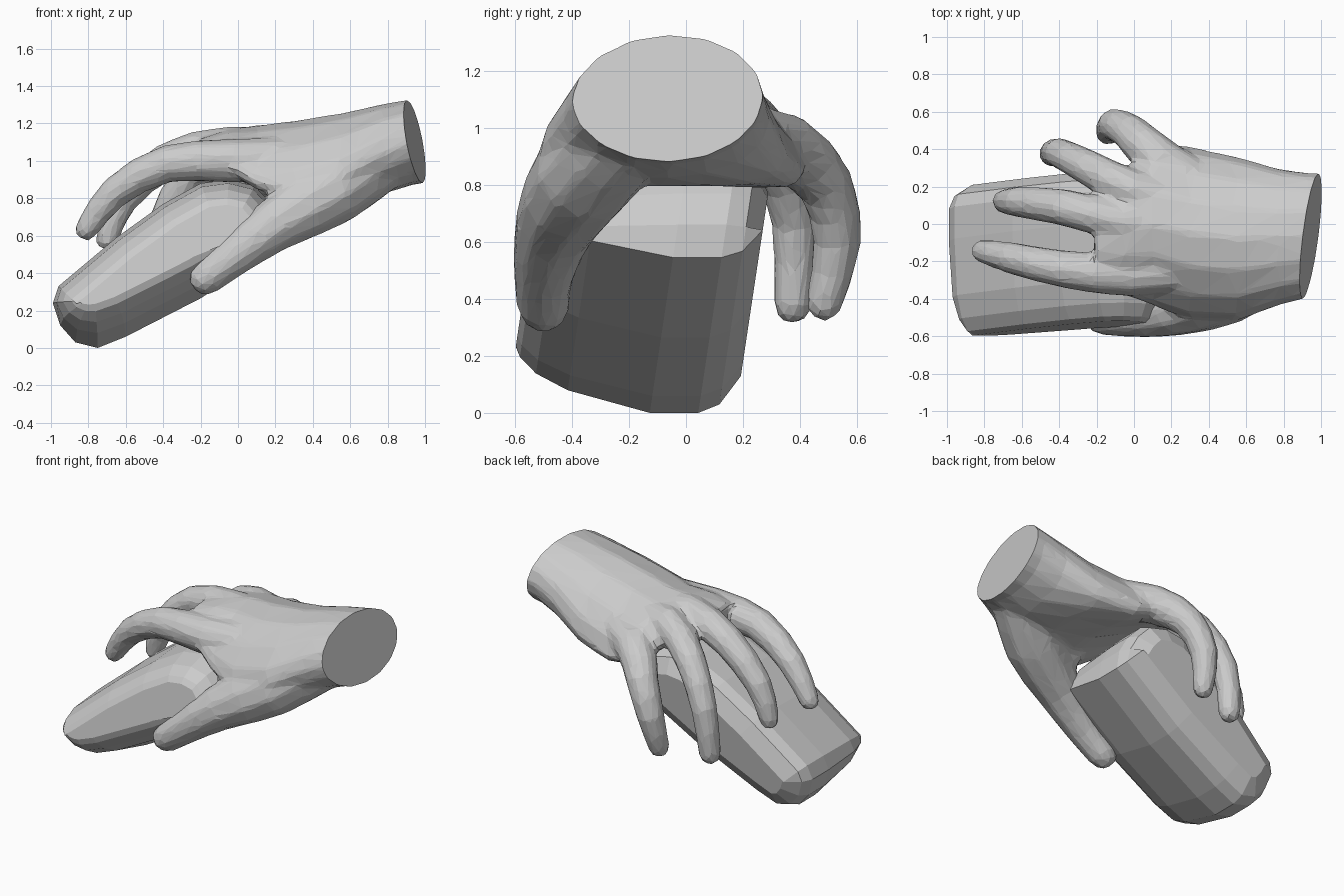
import bpy, bmesh, math
from mathutils import Vector

if "Cube" in bpy.data.objects:
    bpy.data.objects.remove(bpy.data.objects["Cube"])


def make_object(name, bm):
    bmesh.ops.recalc_face_normals(bm, faces=bm.faces[:])
    me = bpy.data.meshes.new(name)
    bm.to_mesh(me)
    bm.free()
    ob = bpy.data.objects.new(name, me)
    bpy.context.collection.objects.link(ob)
    return ob


def loft(bm, rings):
    loops = [[bm.verts.new(p) for p in r] for r in rings]
    n = len(loops[0])
    for a, b in zip(loops, loops[1:]):
        for i in range(n):
            j = (i + 1) % n
            bm.faces.new((a[i], a[j], b[j], b[i]))
    bm.faces.new(loops[0][::-1])
    bm.faces.new(loops[-1])


def smooth_path(path):
    """Add a curved midpoint between each pair of (x, y, z, radius) stations."""
    q = [Vector(p) for p in path]
    q = [2 * q[0] - q[1]] + q + [2 * q[-1] - q[-2]]
    out = []
    for i in range(1, len(q) - 2):
        out += [q[i], (9 * (q[i] + q[i + 1]) - q[i - 1] - q[i + 2]) / 16]
    return out + [q[-2]]


def tube(bm, path, sides=10):
    """Tapered finger along a path, with a rounded tip."""
    stations = smooth_path(path)
    pts = [p.to_3d() for p in stations]
    rad = [p.w for p in stations]
    d = (pts[-1] - pts[-2]).normalized()
    tip, r = pts[-1], rad[-1]
    for k in (0.6, 0.9):
        pts.append(tip + d * r * k)
        rad.append(r * math.sqrt(1 - k * k))
    rings = []
    for i, p in enumerate(pts):
        t = (pts[min(i + 1, len(pts) - 1)] - pts[max(i - 1, 0)]).normalized()
        u = t.cross(Vector((0.2, 1, 0.1))).normalized()
        v = t.cross(u)
        rings.append([p + rad[i] * (u * math.cos(a) + v * math.sin(a))
                      for a in (2 * math.pi * k / sides for k in range(sides))])
    loft(bm, rings)


# Hand-held body: side profile (x, z) swept across y with inset rounded flanks
profile = [(-0.99, 0.24), (-0.95, 0.12), (-0.87, 0.03), (-0.75, 0.0), (-0.6, 0.06),
           (-0.2, 0.265), (0.24, 0.545), (0.235, 0.66), (0.18, 0.77), (0.09, 0.865),
           (-0.05, 0.9), (-0.2, 0.88), (-0.4, 0.77), (-0.65, 0.59), (-0.96, 0.33)]
flanks = [(-0.605, 0.135), (-0.585, 0.1), (-0.52, 0.055), (-0.4, 0.02),
          (-0.1, 0), (0.07, 0), (0.14, 0.03), (0.2, 0.13)]
n = len(profile)
rings = []
for y, inset in flanks:
    ring = []
    for i, (x, z) in enumerate(profile):
        a, b = profile[i - 1], profile[(i + 1) % n]
        t = Vector((b[0] - a[0], b[1] - a[1])).normalized()
        nx, nz = -t.y, t.x
        lift = 0.2 * max(0, -0.1 - y) * max(0, nz)
        px, pz = x + nx * inset, z + nz * inset + lift
        ring.append((px, y + 0.15 * (pz - 0.18), pz))
    rings.append(ring)
bm = bmesh.new()
loft(bm, rings)
make_object("held_body", bm)

# Palm and wrist: arched elliptical sections (x, y, z, half width, half height, arch)
bm = bmesh.new()
palm = [(1.12, -0.055, 1.13, 0.32, 0.225, 0), (0.93, -0.06, 1.1, 0.335, 0.23, 0),
        (0.78, -0.07, 1.065, 0.365, 0.24, 0.03), (0.55, -0.08, 1.025, 0.44, 0.23, 0.12),
        (0.3, -0.05, 1.015, 0.465, 0.2, 0.17), (0.1, 0, 1.04, 0.44, 0.15, 0.16),
        (-0.05, -0.04, 1.06, 0.34, 0.11, 0.08), (-0.21, -0.1, 1.05, 0.17, 0.07, 0.02)]
rings = []
for x, y, z, a, b, arch in palm:
    rings.append([(x, y + a * math.cos(t), z + b * math.sin(t) - arch * math.cos(t) ** 2)
                  for t in (2 * math.pi * k / 16 for k in range(16))])
loft(bm, rings)

# Thumb, its web, and the four fingers
tube(bm, [(0.78, -0.18, 1.02, 0.17), (0.5, -0.355, 0.835, 0.185), (0.2, -0.46, 0.66, 0.145),
          (-0.03, -0.5, 0.485, 0.108), (-0.17, -0.5, 0.375, 0.095)])
tube(bm, [(0.25, -0.25, 0.99, 0.11), (0.27, -0.41, 0.76, 0.11)])
tube(bm, [(0.35, -0.23, 1.02, 0.11), (-0.02, -0.27, 1.0, 0.12), (-0.38, -0.24, 0.985, 0.102),
          (-0.66, -0.18, 0.83, 0.086), (-0.81, -0.145, 0.635, 0.064)])
tube(bm, [(0.35, -0.03, 1.05, 0.1), (-0.04, 0.01, 1.08, 0.108), (-0.38, 0.09, 1.0, 0.1),
          (-0.62, 0.118, 0.79, 0.084), (-0.7, 0.12, 0.58, 0.062)])
tube(bm, [(0.35, 0.09, 1.03, 0.1), (0, 0.18, 1.055, 0.108), (-0.25, 0.305, 0.92, 0.096),
          (-0.4, 0.38, 0.67, 0.082), (-0.44, 0.375, 0.38, 0.07)])
tube(bm, [(0.45, 0.15, 0.98, 0.11), (0.13, 0.35, 0.93, 0.122), (-0.02, 0.49, 0.8, 0.1),
          (-0.11, 0.53, 0.6, 0.087), (-0.14, 0.485, 0.385, 0.066)])
hand = make_object("hand", bm)

# Fuse the hand parts into one faceted skin
m = hand.modifiers.new("fuse", 'REMESH')
m.mode = 'VOXEL'
m.voxel_size = 0.018
m = hand.modifiers.new("soften", 'SMOOTH')
m.factor = 0.5
m.iterations = 8
m = hand.modifiers.new("facet", 'DECIMATE')
m.ratio = 0.065
dg = bpy.context.evaluated_depsgraph_get()
bm = bmesh.new()
bm.from_object(hand, dg)

# Flat slanted cut at the wrist
res = bmesh.ops.bisect_plane(bm, geom=bm.verts[:] + bm.edges[:] + bm.faces[:],
                             plane_co=(0.945, -0.06, 1.1), plane_no=(1, -0.13, 0.19),
                             clear_outer=True)
rim = [e for e in res["geom_cut"] if isinstance(e, bmesh.types.BMEdge)]
bmesh.ops.contextual_create(bm, geom=rim)
hand.modifiers.clear()
for f in bm.faces:
    f.smooth = False
bm.to_mesh(hand.data)
bm.free()
